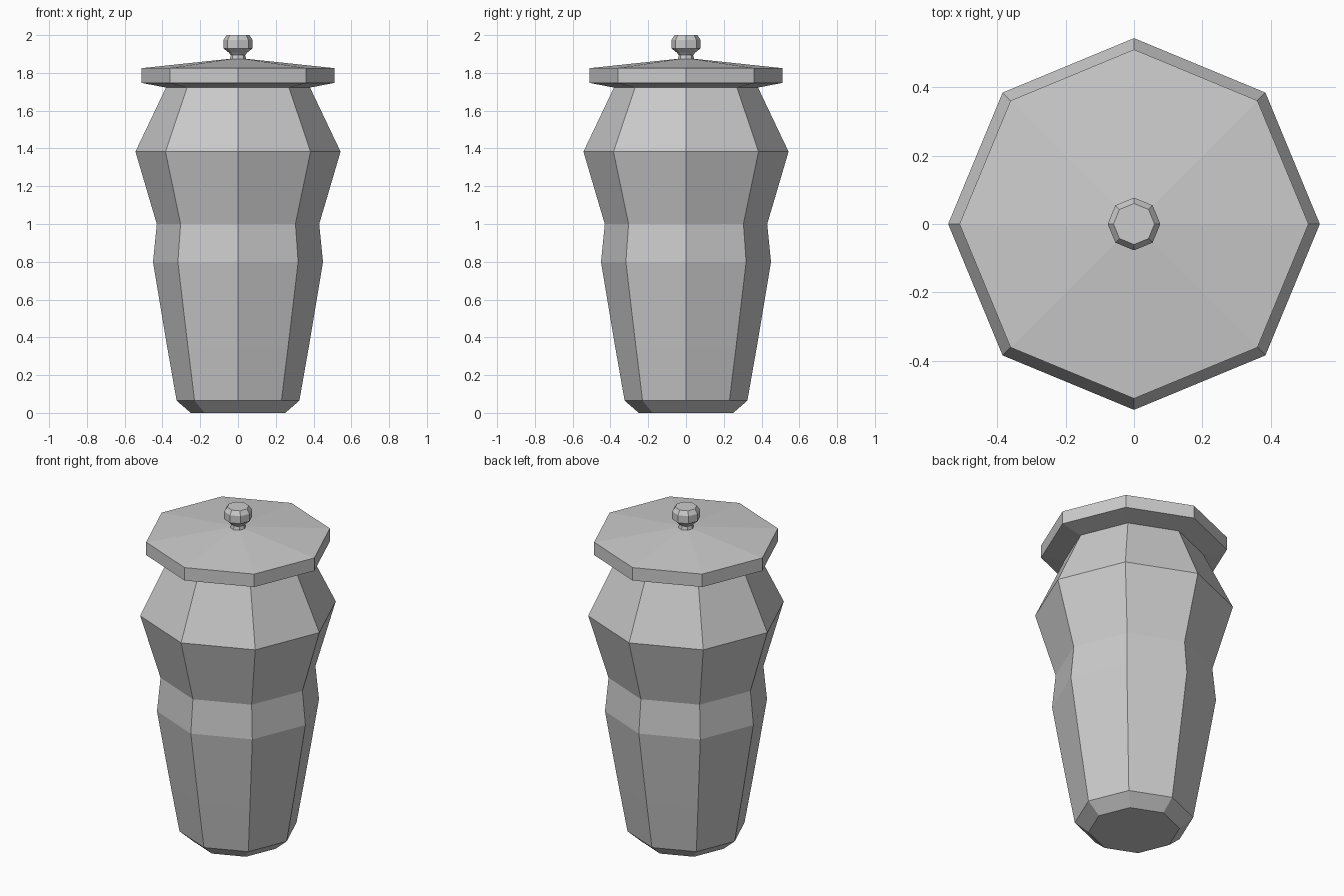
import bpy
import bmesh
from math import cos, sin, tau

cube = bpy.data.objects.get("Cube")
if cube:
    bpy.data.objects.remove(cube)

SIDES = 8

# One plain grey for the whole jar
grey = bpy.data.materials.new("stone_grey")
grey.use_nodes = True
colour = (0.6, 0.6, 0.6, 1)
grey.diffuse_color = colour
bsdf = next(n for n in grey.node_tree.nodes if n.type == "BSDF_PRINCIPLED")
bsdf.inputs["Base Color"].default_value = colour


def lathe(name, profile):
    """Closed eight-sided solid from (radius, height) pairs, bottom to top."""
    bm = bmesh.new()
    rings = [[bm.verts.new((r * cos(tau * i / SIDES), r * sin(tau * i / SIDES), z))
              for i in range(SIDES)] for r, z in profile]
    for low, high in zip(rings, rings[1:]):
        for i in range(SIDES):
            j = (i + 1) % SIDES
            bm.faces.new((low[i], low[j], high[j], high[i]))
    bm.faces.new(rings[0][::-1])
    bm.faces.new(rings[-1])
    bmesh.ops.recalc_face_normals(bm, faces=bm.faces)
    mesh = bpy.data.meshes.new(name)
    bm.to_mesh(mesh)
    bm.free()
    mesh.materials.append(grey)
    obj = bpy.data.objects.new(name, mesh)
    bpy.context.collection.objects.link(obj)
    return obj


# Waisted jar with a chamfered foot and a broad shoulder
lathe("jar_body", [(0.25, 0), (0.325, 0.065), (0.375, 0.35), (0.402, 0.51),
                   (0.45, 0.8), (0.43, 1.0), (0.543, 1.383), (0.38, 1.725)])

# Overhanging lid with a shallow conical top
lathe("lid", [(0.38, 1.722), (0.51, 1.747), (0.51, 1.825), (0.04, 1.875)])

# Knob on a short flared neck
lathe("lid_knob", [(0.045, 1.865), (0.038, 1.895), (0.05, 1.908), (0.077, 1.93),
                   (0.077, 1.975), (0.06, 2.0)])
